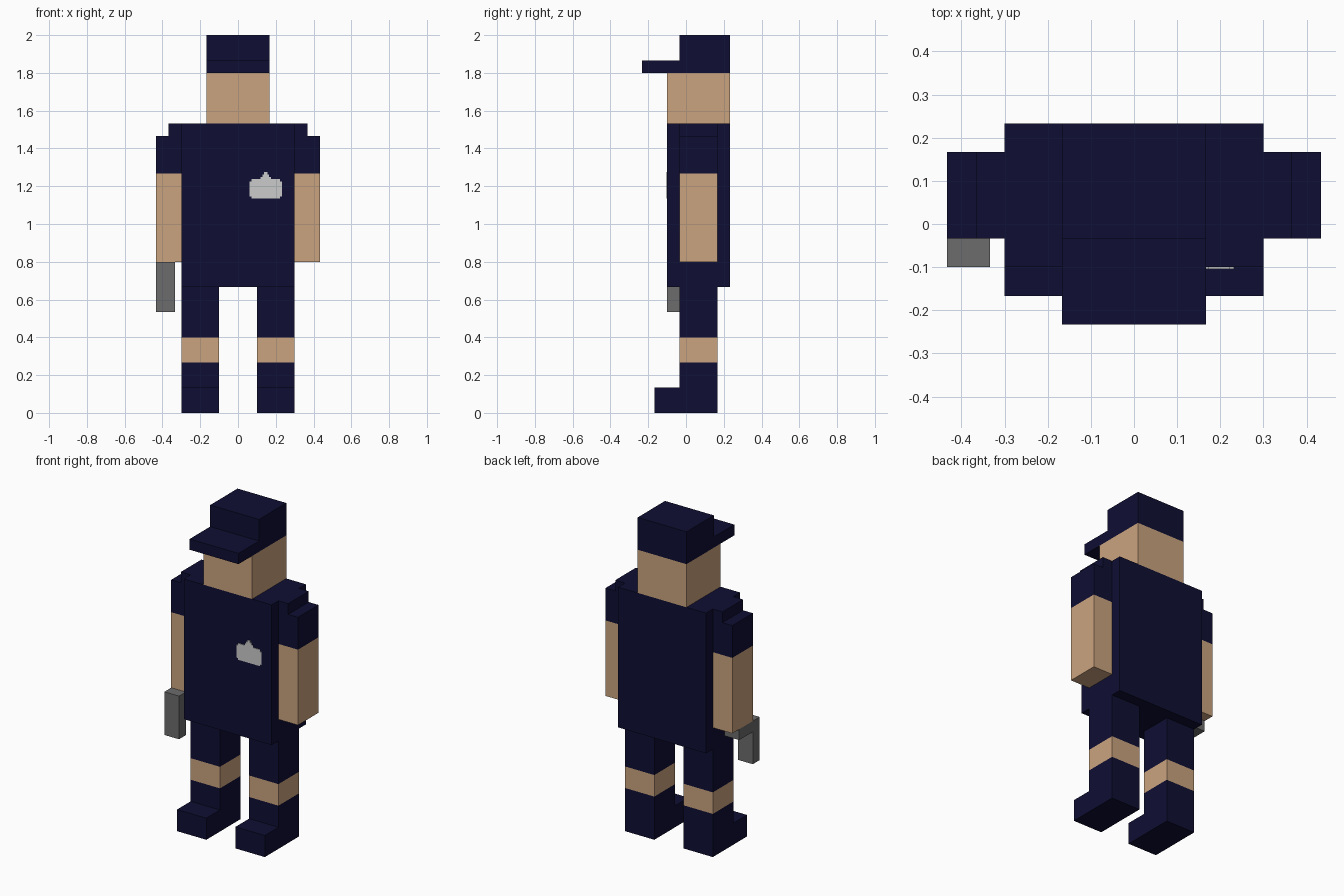
import bpy, bmesh
from mathutils import Vector

if "Cube" in bpy.data.objects:
    bpy.data.objects.remove(bpy.data.objects["Cube"])

U = 1 / 30  # block grid unit


def material(name, rgb):
    m = bpy.data.materials.new(name)
    m.diffuse_color = (*rgb, 1)
    m.use_nodes = True
    m.node_tree.nodes["Principled BSDF"].inputs["Base Color"].default_value = m.diffuse_color
    return m


navy = material("navy cloth", (0.0045, 0.0045, 0.034))
skin = material("skin", (0.60, 0.37, 0.215))
grey = material("dark grey metal", (0.15, 0.15, 0.15))
silver = material("silver badge", (0.59, 0.60, 0.59))


def extrude(name, points, step, mats, cuts=()):
    """Extrude an outline along step; cut at heights and colour bands bottom-up."""
    bm = bmesh.new()
    face = bm.faces.new([bm.verts.new(p) for p in points])
    new = bmesh.ops.extrude_face_region(bm, geom=[face], use_keep_orig=True)["geom"]
    bmesh.ops.translate(bm, vec=step, verts=[v for v in new if isinstance(v, bmesh.types.BMVert)])
    for z in cuts:
        bmesh.ops.bisect_plane(bm, geom=bm.verts[:] + bm.edges[:] + bm.faces[:],
                               plane_co=(0, 0, z), plane_no=(0, 0, 1))
    bmesh.ops.recalc_face_normals(bm, faces=bm.faces)
    for f in bm.faces:
        f.material_index = sum(f.calc_center_median().z > z + 1e-5 for z in cuts) % len(mats)
    mesh = bpy.data.meshes.new(name)
    bm.to_mesh(mesh)
    bm.free()
    for m in mats:
        mesh.materials.append(m)
    ob = bpy.data.objects.new(name, mesh)
    bpy.context.collection.objects.link(ob)
    return ob


def side_profile(name, x0, x1, yz, mats, cuts=()):
    """Side outline (y, z) in grid units, extruded from x0 to x1."""
    return extrude(name, [Vector((x0, y, z)) * U for y, z in yz],
                   Vector((x1 - x0, 0, 0)) * U, mats, [c * U for c in cuts])


def rect(y0, y1, z0, z1):
    return [(y0, z0), (y1, z0), (y1, z1), (y0, z1)]


# torso, head and peaked cap
side_profile("torso", -9, 9, rect(-3, 7, 20, 46), [navy])
side_profile("head", -5, 5, rect(-3, 7, 46, 54), [skin])
side_profile("cap", -5, 5, [(-7, 54), (7, 54), (7, 60), (-1, 60), (-1, 56), (-7, 56)], [navy])

# limbs on both sides
for s, label in ((-1, "right"), (1, "left")):
    side_profile(f"{label}_shoulder", s * 9, s * 11, rect(-1, 5, 44, 46), [navy])
    side_profile(f"{label}_arm", s * 9, s * 13, rect(-1, 5, 24, 44), [skin, navy], [38])
    side_profile(f"{label}_leg", s * 3, s * 9,
                 [(-5, 0), (5, 0), (5, 20), (-1, 20), (-1, 4), (-5, 4)],
                 [navy, skin, navy], [8, 12])

# handheld tool: grip under the hand, long end pointing down
side_profile("hand_tool", -13, -10,
             [(-3, 16), (-1, 16), (-1, 22), (3, 22), (3, 24), (-3, 24)], [grey])

# chest badge: plain plate with a small stepped peak
half = [(0.075, 1.135), (0.075, 1.145), (0.085, 1.145), (0.085, 1.225), (0.075, 1.225),
        (0.075, 1.237), (0.027, 1.237), (0.027, 1.25), (0.018, 1.25), (0.018, 1.262),
        (0.009, 1.262), (0.009, 1.274)]
outline = half + [(-x, z) for x, z in reversed(half)]
extrude("badge", [(0.147 + x, -0.1, z) for x, z in outline], Vector((0, -0.004, 0)), [silver])
